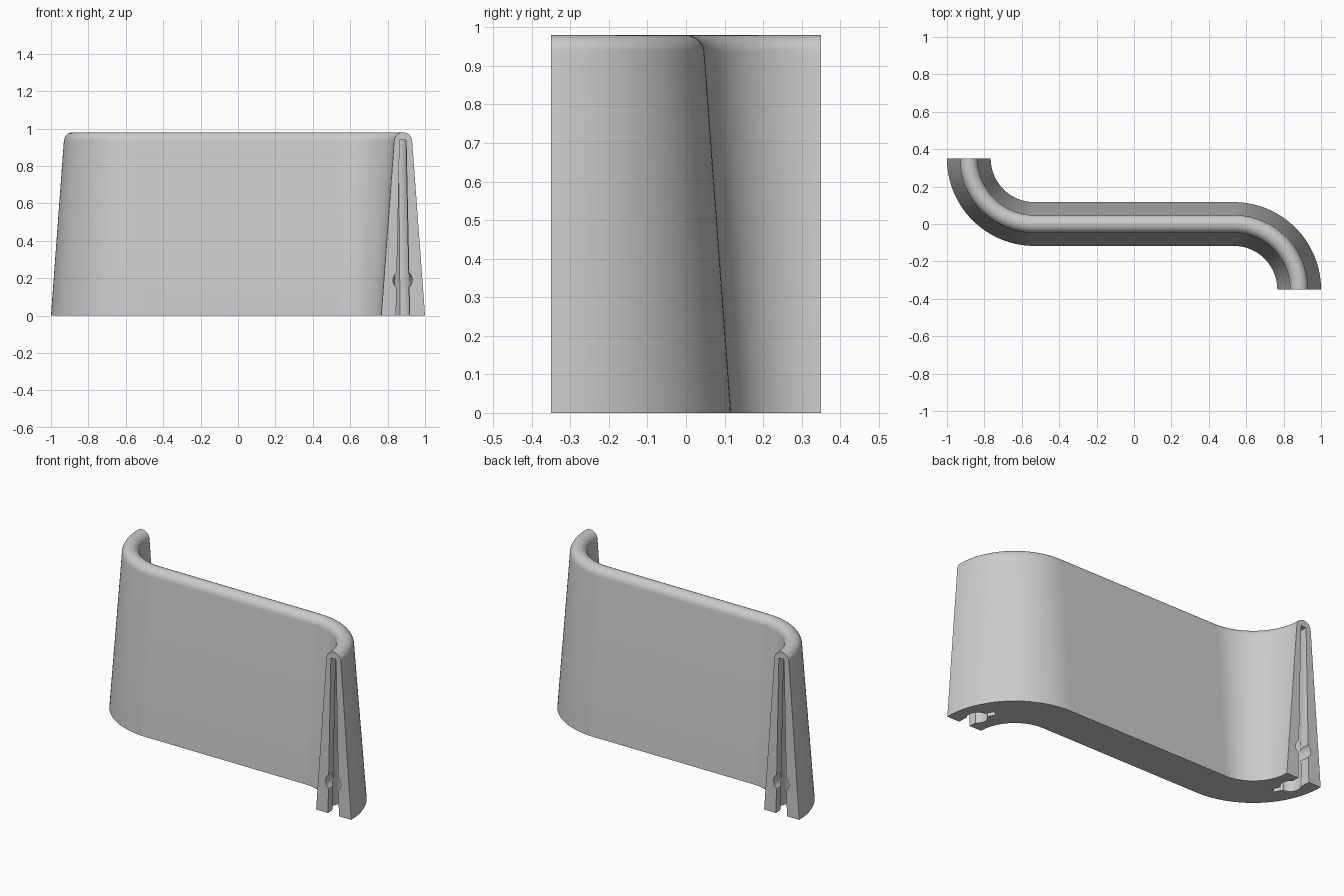
import bpy, bmesh, math
from mathutils import Vector

if "Cube" in bpy.data.objects:
    bpy.data.objects.remove(bpy.data.objects["Cube"])

R, CX, CY = 0.35, 0.533, 0.35      # bend radius and bend centre
BASE, CAP, TOP = 0.117, 0.048, 0.98

grey = bpy.data.materials.new("light grey")
grey.use_nodes = True
colour = (0.6, 0.6, 0.6, 1)
grey.diffuse_color = colour
grey.node_tree.nodes["Principled BSDF"].inputs["Base Color"].default_value = colour


def loft(name, rings, closed_ends=True):
    """Skin a list of equal-length closed rings and cap both ends."""
    bm = bmesh.new()
    loops = [[bm.verts.new(p) for p in ring] for ring in rings]
    for a, b in zip(loops, loops[1:]):
        for i in range(len(a)):
            j = (i + 1) % len(a)
            bm.faces.new((a[i], a[j], b[j], b[i]))
    bm.faces.new(loops[0])
    bm.faces.new(loops[-1])
    bmesh.ops.recalc_face_normals(bm, faces=bm.faces)
    mesh = bpy.data.meshes.new(name)
    bm.to_mesh(mesh)
    bm.free()
    mesh.materials.append(grey)
    obj = bpy.data.objects.new(name, mesh)
    bpy.context.collection.objects.link(obj)
    return obj


def bend(u, t, z, side=1):
    """Point at sideways offset u and angle t along an end bend."""
    return Vector((side * (CX + (R + u) * math.cos(t)),
                   side * (-CY + (R + u) * math.sin(t)), z))


# Wall section: sloping sides with a rounded top
tilt = math.atan((BASE - CAP) / (TOP - CAP))
section = [(BASE, 0)]
for i in range(17):
    a = tilt + (math.pi - 2 * tilt) * i / 16
    section.append((CAP * math.cos(a), TOP - CAP + CAP * math.sin(a)))
section.append((-BASE, 0))

# Sweep the section along the S-shaped path
angles = [math.pi / 2 * i / 32 for i in range(33)]
rings = [[bend(u, t, z) for u, z in section] for t in angles]
rings += [[bend(-u, t, z, -1) for u, z in section] for t in reversed(angles)]
wall = loft("curved_wall", rings)


# Keyhole outline: mouth, round pocket, thin slit; (offset, depth)
def keyhole():
    mouth, pocket, slit, mid = 0.037, 0.056, 0.016, 0.095
    a0 = -math.acos(mouth / pocket)
    a1 = math.acos(slit / pocket)
    half = [(mouth, -0.02)]
    for i in range(13):
        a = a0 + (a1 - a0) * i / 12
        half.append((pocket * math.cos(a), mid + pocket * math.sin(a)))
    half.append((slit, 0.2))
    return half + [(-u, v) for u, v in reversed(half)]


def cut(cutter):
    cutter.hide_render = True
    mod = wall.modifiers.new(cutter.name, "BOOLEAN")
    mod.operation, mod.solver, mod.object = "DIFFERENCE", "EXACT", cutter
    bpy.context.view_layer.objects.active = wall
    bpy.ops.object.modifier_apply(modifier=mod.name)
    bpy.data.objects.remove(cutter)


# Connector slot and round catch hole in both ends
for side in (1, -1):
    levels = [(-0.02, 1), (0.94, 0.47)]
    cut(loft("slot_cutter", [[bend(u * k, v / R, z, side) for u, v in keyhole()]
                             for z, k in levels]))
    disc = [2 * math.pi * i / 32 for i in range(32)]
    cut(loft("catch_cutter", [[bend(0.052 * math.cos(a), v / R, 0.19 + 0.052 * math.sin(a), side)
                               for a in disc] for v in (-0.02, 0.1)]))

for obj in bpy.context.selected_objects:
    obj.select_set(False)
wall.select_set(True)
bpy.context.view_layer.objects.active = wall
bpy.ops.object.shade_smooth_by_angle(angle=math.radians(30))
